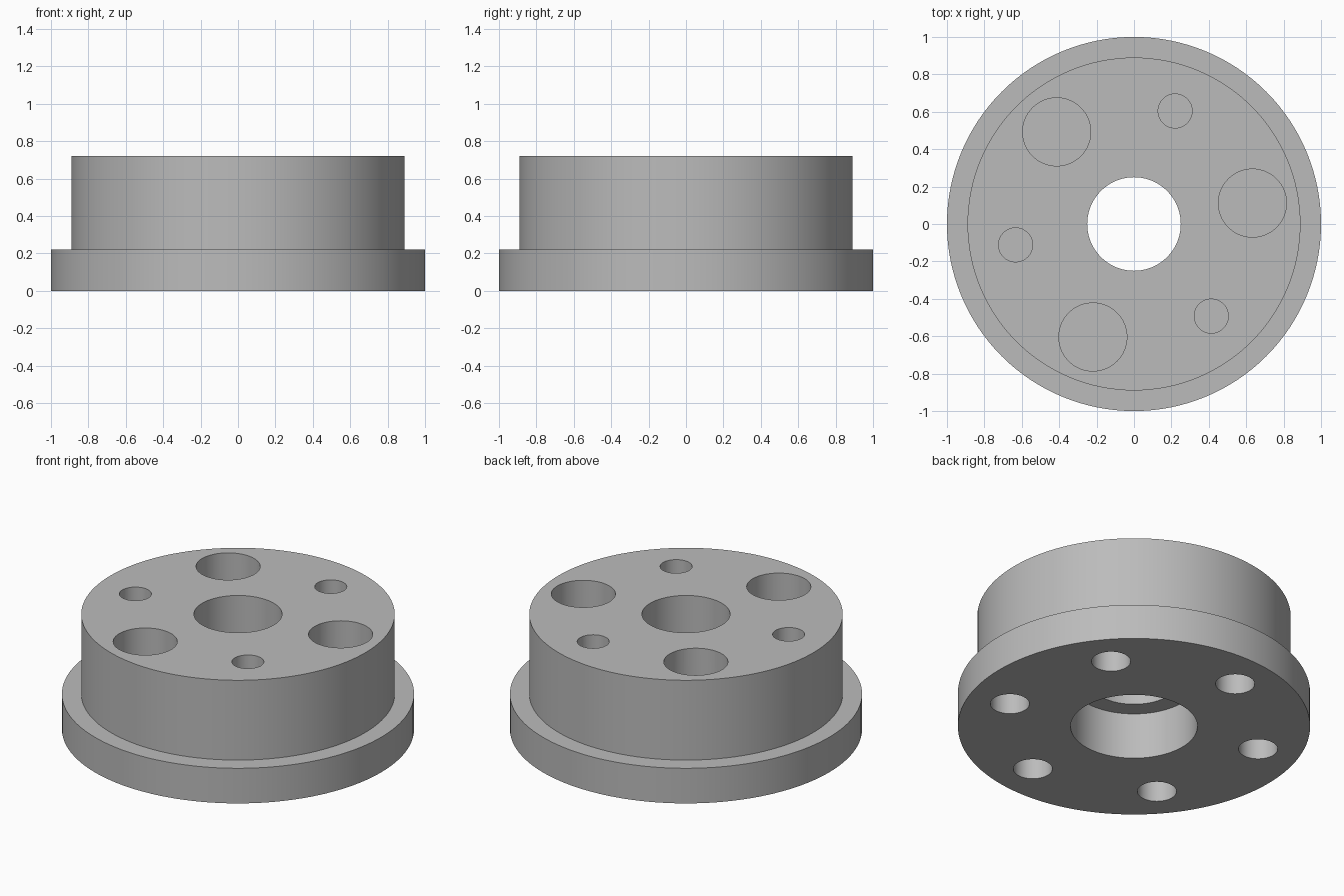
import bpy
import bmesh
import math

cube = bpy.data.objects.get("Cube")
if cube:
    bpy.data.objects.remove(cube, do_unlink=True)

HEIGHT, FLANGE = 0.72, 0.22
BORE, RECESS, RECESS_DEPTH = 0.25, 0.36, 0.29
SEGMENTS = 128

grey = bpy.data.materials.new("plain_grey")
grey.use_nodes = True
colour = (0.5, 0.5, 0.5, 1)
grey.diffuse_color = colour
grey.node_tree.nodes["Principled BSDF"].inputs["Base Color"].default_value = colour


def make_object(name, bm):
    bmesh.ops.recalc_face_normals(bm, faces=bm.faces)
    mesh = bpy.data.meshes.new(name)
    bm.to_mesh(mesh)
    bm.free()
    mesh.materials.append(grey)
    obj = bpy.data.objects.new(name, mesh)
    bpy.context.collection.objects.link(obj)
    return obj


def lathe(name, profile):
    """Revolve a closed (radius, z) outline around the z axis."""
    bm = bmesh.new()
    rings = []
    for i in range(SEGMENTS):
        a = math.tau * i / SEGMENTS
        rings.append([bm.verts.new((r * math.cos(a), r * math.sin(a), z))
                      for r, z in profile])
    for i, ring in enumerate(rings):
        after = rings[(i + 1) % SEGMENTS]
        for j in range(len(profile)):
            k = (j + 1) % len(profile)
            bm.faces.new((ring[j], after[j], after[k], ring[k]))
    return make_object(name, bm)


def drill(name, target, radius, circle, first, count, low, high):
    """Cut a ring of evenly spaced round pockets."""
    bm = bmesh.new()
    for i in range(count):
        a = math.radians(first) + math.tau * i / count
        made = bmesh.ops.create_cone(bm, cap_ends=True, segments=64, radius1=radius,
                                     radius2=radius, depth=high - low)
        bmesh.ops.translate(bm, verts=made["verts"], vec=(
            circle * math.cos(a), circle * math.sin(a), (low + high) / 2))
    cutter = make_object(name, bm)
    cutter.hide_render = True
    mod = target.modifiers.new(name, "BOOLEAN")
    mod.operation = "DIFFERENCE"
    mod.solver = "EXACT"
    mod.object = cutter
    bpy.context.view_layer.objects.active = target
    bpy.ops.object.modifier_apply(modifier=name)
    bpy.data.objects.remove(cutter, do_unlink=True)


# Flanged body with stepped centre bore
body = lathe("flanged_hub", [
    (RECESS, 0), (1, 0), (1, FLANGE), (0.89, FLANGE), (0.89, HEIGHT),
    (BORE, HEIGHT), (BORE, RECESS_DEPTH), (RECESS, RECESS_DEPTH)])

# Alternating large and small pockets in the top, equal pockets underneath
drill("large_top_pockets", body, 0.182, 0.643, 10, 3, FLANGE, HEIGHT + 0.1)
drill("small_top_pockets", body, 0.091, 0.643, 70, 3, FLANGE, HEIGHT + 0.1)
drill("bottom_pockets", body, 0.111, 0.75, 40, 6, -0.1, 0.3)

# Smooth walls with crisp rims
bpy.ops.object.select_all(action="DESELECT")
body.select_set(True)
bpy.context.view_layer.objects.active = body
bpy.ops.object.shade_smooth_by_angle(angle=math.radians(30))
